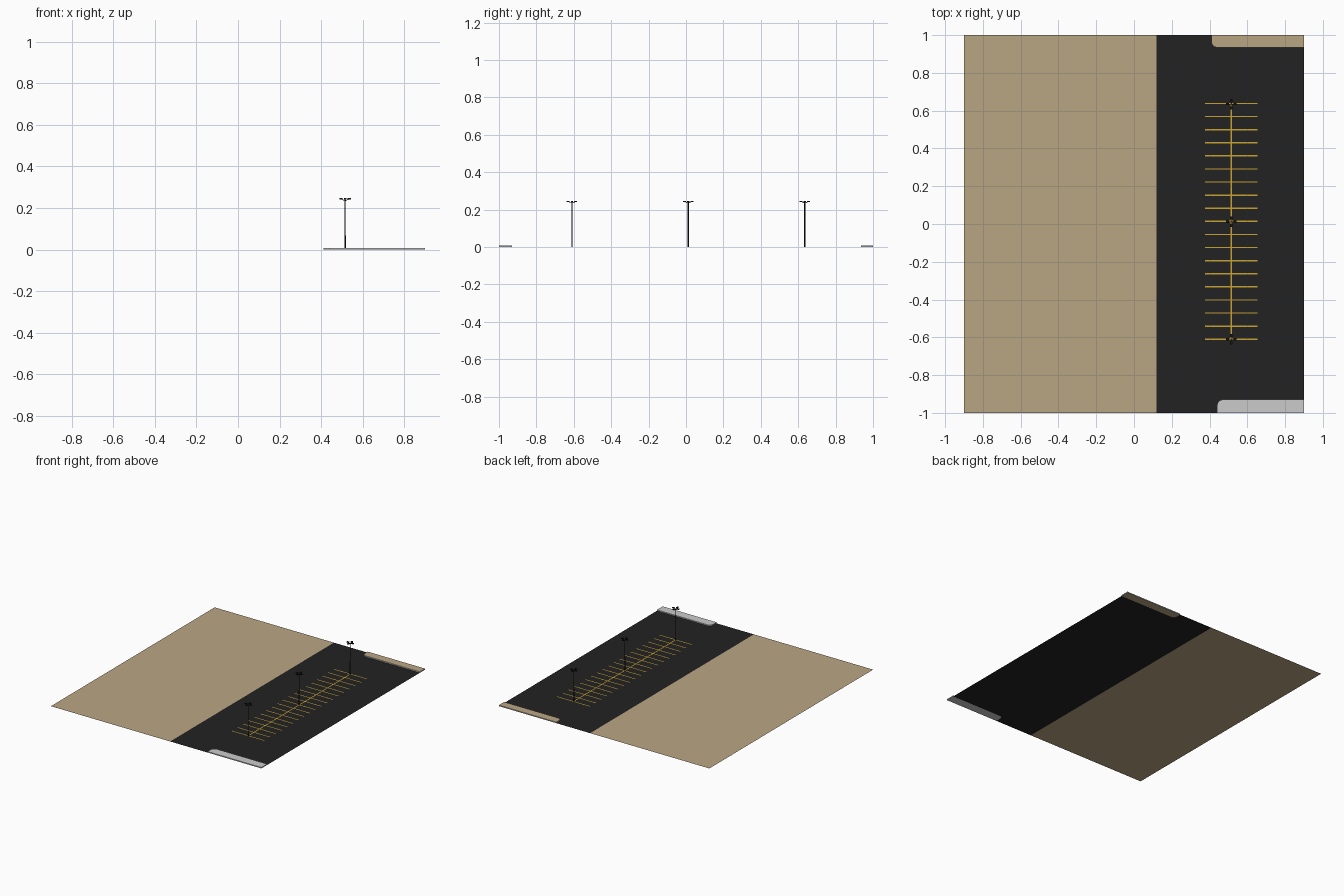
import bpy, bmesh, math
from mathutils import Matrix, Vector

if "Cube" in bpy.data.objects:
    bpy.data.objects.remove(bpy.data.objects["Cube"])


def material(name, r, g, b):
    m = bpy.data.materials.new(name)
    m.diffuse_color = (r, g, b, 1)
    m.use_nodes = True
    m.node_tree.nodes["Principled BSDF"].inputs["Base Color"].default_value = m.diffuse_color
    return m


TAN = material("sand_tan", 0.485, 0.381, 0.231)
ASPHALT = material("asphalt", 0.016, 0.016, 0.016)
CONCRETE = material("concrete", 0.60, 0.60, 0.60)
YELLOW = material("line_yellow", 0.60, 0.38, 0.03)
BLACK = material("pole_black", 0.008, 0.008, 0.008)


def finish(bm, name, *mats):
    me = bpy.data.meshes.new(name)
    bm.to_mesh(me)
    bm.free()
    for m in mats:
        me.materials.append(m)
    ob = bpy.data.objects.new(name, me)
    bpy.context.collection.objects.link(ob)
    return ob


def sheet(bm, pts, z=0.0):
    f = bm.faces.new([bm.verts.new((x, y, z)) for x, y in pts])
    f.normal_update()
    if f.normal.z < 0:
        f.normal_flip()
    return f


def rect(x0, x1, y0, y1):
    return [(x0, y0), (x1, y0), (x1, y1), (x0, y1)]


def island_edge(x, y_in, s, r=0.03):
    """Curb line from the outer border, round the corner, to the right border."""
    arc = [(x + r - r * math.cos(a), y_in + s * (r - r * math.sin(a)))
           for a in (math.radians(15 * i) for i in range(7))]
    return [(x, s)] + arc + [(0.9, y_in)]


south = island_edge(0.44, -0.93, -1)
north = island_edge(0.41, 0.935, 1)

# Flat ground and the asphalt, cut out around both islands
bm = bmesh.new()
sheet(bm, rect(-0.9, 0.12, -1, 1))
finish(bm, "sand_ground", TAN)
bm = bmesh.new()
sheet(bm, [(0.12, -1)] + south + north[::-1] + [(0.12, 1)])
finish(bm, "parking_asphalt", ASPHALT)

# Raised curb islands: coloured top, concrete sides
for name, edge, s, top in (("south_island", south, -1, CONCRETE),
                           ("north_island", north, 1, TAN)):
    bm = bmesh.new()
    f = sheet(bm, edge + [(0.9, s)], 0.0)
    new = bmesh.ops.extrude_face_region(bm, geom=[f])["geom"]
    bmesh.ops.translate(bm, vec=(0, 0, 0.008),
                        verts=[v for v in new if isinstance(v, bmesh.types.BMVert)])
    bmesh.ops.recalc_face_normals(bm, faces=bm.faces)
    for f in bm.faces:
        f.material_index = 0 if abs(f.normal.z) > 0.5 else 1
    finish(bm, name, top, CONCRETE)

# Painted bay lines and their centre line
CX, Y0, Y1, W = 0.515, -0.61, 0.638, 0.0035
bm = bmesh.new()
for i in range(19):
    y = Y0 + (Y1 - Y0) * i / 18
    sheet(bm, rect(CX - 0.14, CX + 0.14, y - W, y + W), 0.001)
sheet(bm, rect(CX - W, CX + W, Y0, Y1), 0.0012)
finish(bm, "bay_lines", YELLOW)


# Lamp posts with four lamp heads on sloping arms
def box(bm, size, mat):
    bmesh.ops.create_cube(bm, size=1, matrix=mat @ Matrix.Diagonal((*size, 1)))


for name, y in (("south", Y0), ("middle", 0.012), ("north", 0.635)):
    base = Matrix.Translation((CX, y, 0))
    bm = bmesh.new()
    bmesh.ops.create_cone(bm, cap_ends=True, segments=10, radius1=0.0035, radius2=0.003,
                          depth=0.24, matrix=base @ Matrix.Translation((0, 0, 0.12)))
    finish(bm, name + "_lamp_post", BLACK)
    bm = bmesh.new()
    for k in range(4):
        turn = base @ Matrix.Rotation(math.pi / 2 * k, 4, 'Z')
        box(bm, (0.016, 0.003, 0.003), turn @ Matrix.Translation((0.008, 0, 0.238))
            @ Matrix.Rotation(-0.35, 4, 'Y'))
        box(bm, (0.016, 0.012, 0.006), turn @ Matrix.Translation((0.02, 0, 0.244)))
    finish(bm, name + "_lamp_heads", BLACK)
